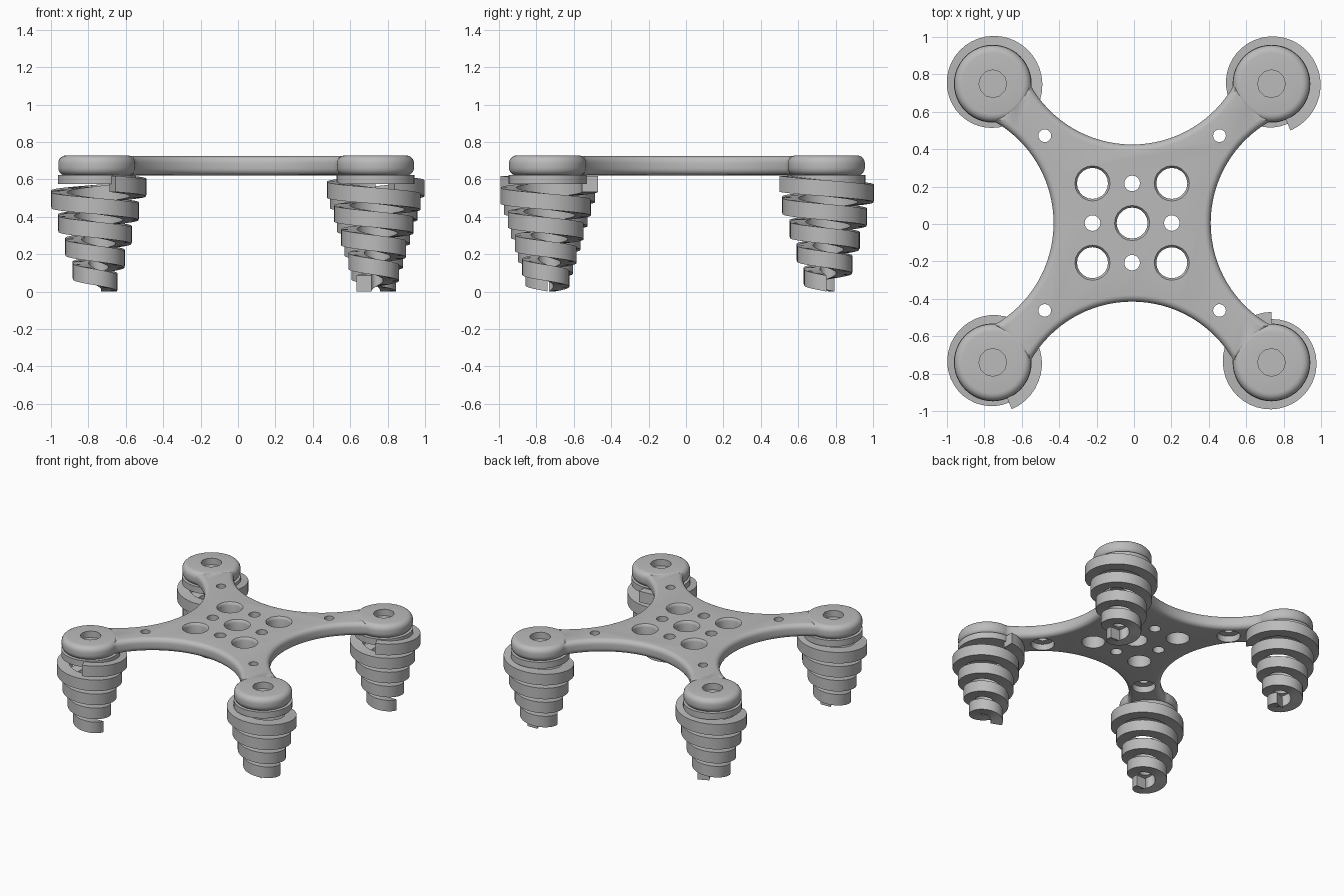
import bpy, bmesh
from math import sin, cos, pi, atan2, hypot, radians

if "Cube" in bpy.data.objects:
    bpy.data.objects.remove(bpy.data.objects["Cube"], do_unlink=True)

CX, CY = -0.01, 0.005        # plate centre
PAD = 0.745                  # pad offset from the plate centre
LOW, HIGH = 0.62, 0.728      # plate underside and top
SIGNS = [(sx, sy) for sx in (-1, 1) for sy in (-1, 1)]

grey = bpy.data.materials.new("plain grey")
grey.use_nodes = True
grey.diffuse_color = (0.5, 0.5, 0.5, 1)
grey.node_tree.nodes["Principled BSDF"].inputs["Base Color"].default_value = (0.5, 0.5, 0.5, 1)


def finish(bm, name):
    bmesh.ops.recalc_face_normals(bm, faces=bm.faces)
    mesh = bpy.data.meshes.new(name)
    bm.to_mesh(mesh)
    bm.free()
    mesh.materials.append(grey)
    ob = bpy.data.objects.new(name, mesh)
    bpy.context.collection.objects.link(ob)
    return ob


def lathe(bm, x, y, profile, sides):
    """Closed turned solid from (radius, z) points, listed bottom to top."""
    rings = [[bm.verts.new((CX + x + r * cos(2 * pi * i / sides),
                            CY + y + r * sin(2 * pi * i / sides), z))
              for i in range(sides)] for r, z in profile]
    for a, b in zip(rings, rings[1:]):
        for i in range(sides):
            j = (i + 1) % sides
            bm.faces.new((a[i], a[j], b[j], b[i]))
    bm.faces.new(rings[0][::-1])
    bm.faces.new(rings[-1])


def activate(ob):
    bpy.ops.object.select_all(action='DESELECT')
    ob.select_set(True)
    bpy.context.view_layer.objects.active = ob


def combine(ob, other, operation):
    mod = ob.modifiers.new(operation, 'BOOLEAN')
    mod.operation, mod.object, mod.solver = operation, other, 'EXACT'
    activate(ob)
    bpy.ops.object.modifier_apply(modifier=mod.name)
    bpy.data.objects.remove(other, do_unlink=True)


def smooth(ob):
    activate(ob)
    bpy.ops.object.shade_smooth_by_angle(angle=radians(35))


# Four-armed plate outline: one concave arc per side
bm = bmesh.new()
ARC_Y, ARC_R, STEPS = 1.045, 0.625, 32
half = atan2(0.55, ARC_Y - 0.74)
outline = []
for side in range(4):
    turn = -side * pi / 2
    for i in range(STEPS + 1):
        a = -half + 2 * half * i / STEPS
        x, y = ARC_R * sin(a), ARC_Y - ARC_R * cos(a)
        outline.append(bm.verts.new((CX + x * cos(turn) - y * sin(turn),
                                     CY + x * sin(turn) + y * cos(turn), LOW + 0.002)))
base = bm.faces.new(outline)
top = bmesh.ops.extrude_face_region(bm, geom=[base])["geom"]
bmesh.ops.translate(bm, vec=(0, 0, HIGH - LOW - 0.005),
                    verts=[v for v in top if isinstance(v, bmesh.types.BMVert)])
rim = [e for e in bm.edges if abs(e.verts[0].co.z - e.verts[1].co.z) < 0.001]
bmesh.ops.bevel(bm, geom=rim, offset=0.036, segments=5, profile=0.5, affect='EDGES')
plate = finish(bm, "plate")

# Rounded pads at the arm ends
bm = bmesh.new()
R, F = 0.206, 0.042
quarter = [i * pi / 10 for i in range(6)]
profile = [(R - F + F * sin(a), LOW + F - F * cos(a)) for a in quarter]
profile += [(R - F + F * cos(a), HIGH - F + F * sin(a)) for a in quarter]
for sx, sy in SIGNS:
    lathe(bm, sx * PAD, sy * PAD, profile, 64)
combine(plate, finish(bm, "pads"), 'UNION')

# Holes: big with rounded rim, small straight, arm holes bored wide below, pad sockets
bm = bmesh.new()
big = [(0.083, LOW - 0.05), (0.083, HIGH - 0.025), (0.086, HIGH - 0.013),
       (0.094, HIGH - 0.003), (0.097, HIGH + 0.05)]
small = [(0.042, LOW - 0.05), (0.042, HIGH + 0.05)]
bored = [(0.083, LOW - 0.05), (0.083, LOW + 0.05), (0.034, LOW + 0.051), (0.034, HIGH + 0.05)]
socket = [(0.074, HIGH - 0.05), (0.074, HIGH + 0.05)]
GRID = 0.212
lathe(bm, 0, 0, big, 20)
for sx, sy in SIGNS:
    lathe(bm, sx * GRID, sy * GRID, big, 20)
    lathe(bm, sx * 0.467, sy * 0.467, bored, 20)
    lathe(bm, sx * PAD, sy * PAD, socket, 12)
for x, y in ((1, 0), (-1, 0), (0, 1), (0, -1)):
    lathe(bm, x * GRID, y * GRID, small, 16)
combine(plate, finish(bm, "hole_cutters"), 'DIFFERENCE')
smooth(plate)


def coil(name, x, y, start):
    """Conical rectangular-section spring, winding down from the top end."""
    bm = bmesh.new()
    turns, per_turn = 4.19, 40
    n = round(turns * per_turn)
    rows = []
    for i in range(n + 1):
        t = turns * i / n
        a = radians(start) + 2 * pi * t
        outer, z = 0.27 - 0.0385 * t, 0.576 - 0.127 * t
        rows.append([bm.verts.new((CX + x + r * cos(a), CY + y + r * sin(a), z + h))
                     for r, h in ((outer, -0.043), (outer, 0.043),
                                  (outer - 0.085, 0.043), (outer - 0.085, -0.043))])
    for p, q in zip(rows, rows[1:]):
        for k in range(4):
            m = (k + 1) % 4
            bm.faces.new((p[k], p[m], q[m], q[k]))
    bm.faces.new(rows[0])
    bm.faces.new(rows[-1][::-1])
    smooth(finish(bm, name))


# Spring feet and the collars that hold them under the pads
for sx, sy, start in ((-1, -1, -68), (1, -1, 90), (1, 1, -68), (-1, 1, -45)):
    label = ("back" if sy > 0 else "front") + ("_left" if sx > 0 else "_right")
    coil(label + "_spring", sx * PAD, sy * PAD, start)
    bm = bmesh.new()
    lathe(bm, sx * PAD, sy * PAD, [(0.208, 0.575), (0.208, LOW + 0.004)], 48)
    smooth(finish(bm, label + "_collar"))
